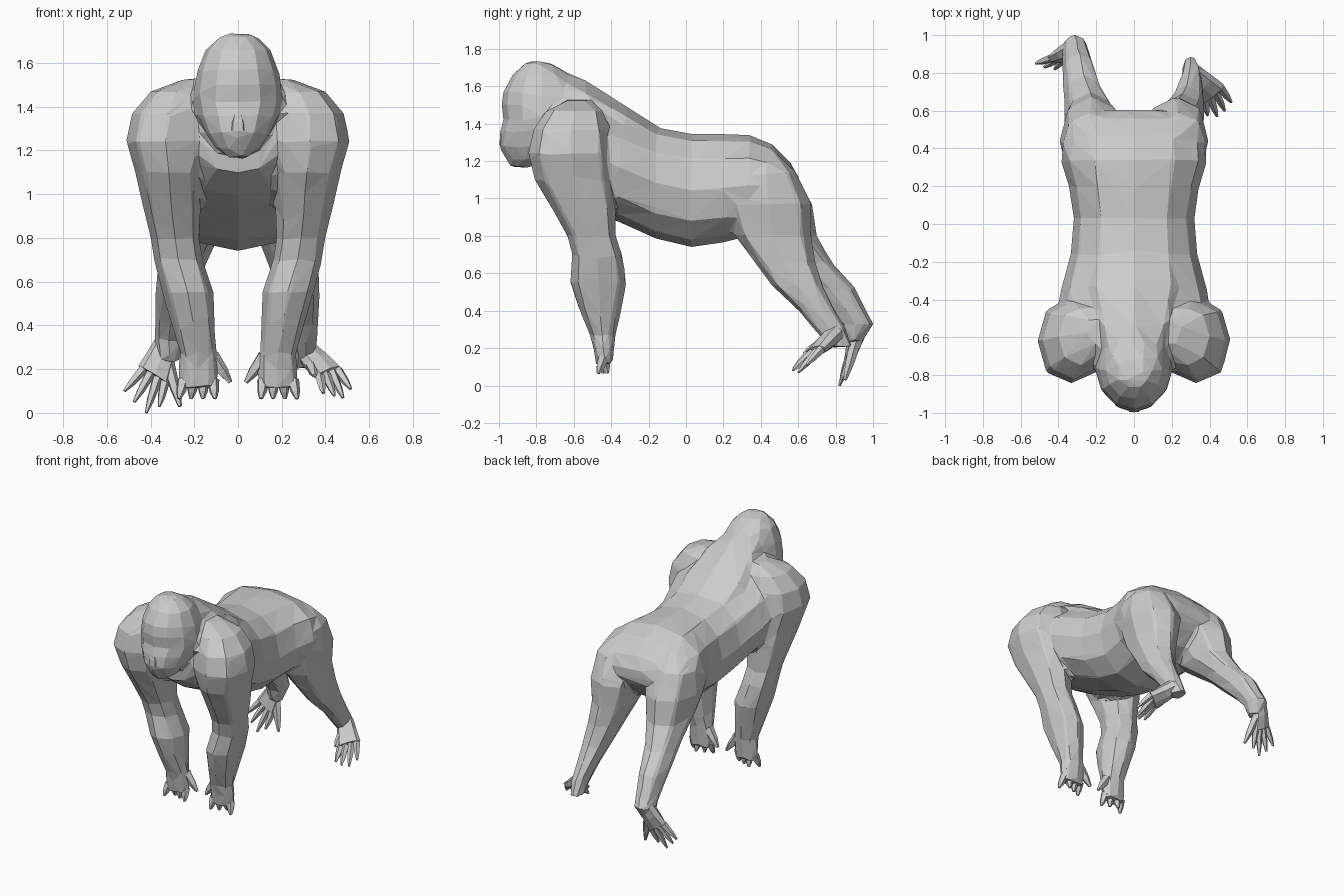
import bpy, bmesh, math
from mathutils import Vector as V


def skin(name, rings):
    """Skin a list of equal-length vertex rings and cap the ends."""
    bm = bmesh.new()
    loops = [[bm.verts.new(p) for p in r] for r in rings]
    n = len(loops[0])
    for a, b in zip(loops, loops[1:]):
        for i in range(n):
            j = (i + 1) % n
            bm.faces.new((a[i], a[j], b[j], b[i]))
    bm.faces.new(loops[0])
    bm.faces.new(loops[-1])
    bmesh.ops.recalc_face_normals(bm, faces=bm.faces)
    me = bpy.data.meshes.new(name)
    bm.to_mesh(me)
    bm.free()
    ob = bpy.data.objects.new(name, me)
    bpy.context.collection.objects.link(ob)
    return ob


def oval(c, u, v, n=8, e=0.88):
    """Slightly squared oval with half axes u and v."""
    pts = []
    for i in range(n):
        a = 2 * math.pi * i / n
        co, si = math.cos(a), math.sin(a)
        pts.append(c + u * math.copysign(abs(co) ** e, co) + v * math.copysign(abs(si) ** e, si))
    return pts


def stack(name, sections, axis="z", n=8, side=1, e=0.88):
    """Loft from (position, x0, x1, b0, b1); b is y for axis z and z for axis y."""
    rings = []
    for p, x0, x1, b0, b1 in sections:
        x, b, rx, rb = side * (x0 + x1) / 2, (b0 + b1) / 2, (x1 - x0) / 2, (b1 - b0) / 2
        if axis == "z":
            rings.append(oval(V((x, b, p)), V((rx, 0, 0)), V((0, rb, 0)), n, e))
        else:
            rings.append(oval(V((x, p, b)), V((rx, 0, 0)), V((0, 0, rb)), n, e))
    return skin(name, rings)


def digit(name, base, tip, r):
    """Tapered five-sided finger or toe."""
    base, tip = V(base), V(tip)
    d = (tip - base).normalized()
    u = d.orthogonal().normalized()
    v = d.cross(u)
    mid = base.lerp(tip, 0.6)
    skin(name, [oval(c, u * r * k, v * r * k, 5, 1) for c, k in ((base, 1), (mid, 0.75), (tip, 0.3))])


def foot(name, ankle, ball, across, tips, thumb):
    """Flat foot plate with four toes and one opposed toe."""
    ankle, ball, across = V(ankle), V(ball), V(across)
    thin = across.cross(ball - ankle).normalized()
    w = across.normalized()
    mid = ankle.lerp(ball, 0.5)
    skin(name, [oval(ankle, w * 0.055, thin * 0.05), oval(mid, w * 0.068, thin * 0.045),
                oval(ball, across * 1.1, thin * 0.03)])
    for k, t in enumerate(tips):
        digit(name + "_toe", ball + across * (-0.75 + 0.5 * k), t, 0.024)
    digit(name + "_big_toe", mid + w * 0.035, thumb, 0.032)


body = []
# Torso
body.append(stack("body", [
    (-0.77, -.18, .18, 1.10, 1.40), (-0.62, -.30, .30, .99, 1.52),
    (-0.50, -.40, .40, .93, 1.51), (-0.36, -.39, .39, .875, 1.46),
    (-0.16, -.335, .335, .785, 1.38), (0.03, -.32, .32, .74, 1.345),
    (0.2, -.345, .345, .765, 1.345), (0.34, -.39, .39, .80, 1.34),
    (0.46, -.375, .375, .86, 1.29), (0.56, -.30, .30, .96, 1.19),
    (0.605, -.15, .15, 1.03, 1.11)], "y", 12))

# Neck hump running from the skull crest to the back
body.append(stack("nape", [
    (-0.84, -.12, .12, 1.30, 1.735), (-0.68, -.19, .19, 1.20, 1.695),
    (-0.54, -.23, .23, 1.15, 1.635), (-0.32, -.29, .29, 1.10, 1.495),
    (-0.14, -.25, .25, 1.05, 1.378)], "y", 8, 1, 1))

# Head
body.append(stack("head", [
    (1.165, -.045, .045, -.935, -.83), (1.21, -.105, .105, -.965, -.75),
    (1.28, -.15, .15, -1.0, -.66), (1.36, -.185, .185, -.995, -.60),
    (1.42, -.205, .205, -.975, -.56), (1.50, -.20, .20, -.988, -.54),
    (1.57, -.185, .185, -.978, -.56), (1.66, -.15, .15, -.93, -.62),
    (1.715, -.095, .095, -.875, -.70), (1.735, -.05, .05, -.845, -.77)], "z", 12, 1, 1))
# Nose
stack("nose", [(1.29, -.045, .045, -1.0, -.93), (1.33, -.04, .04, -1.0, -.92),
               (1.39, -.015, .015, -.985, -.92)], "z", 6)

ARM = [
    (1.525, .15, .25, -.64, -.50), (1.47, .15, .40, -.75, -.44),
    (1.37, .15, .485, -.82, -.41), (1.24, .15, .513, -.845, -.395),
    (1.10, .16, .47, -.81, -.385), (.95, .17, .437, -.72, -.375),
    (.80, .175, .40, -.635, -.375), (.70, .16, .385, -.61, -.34),
    (.55, .11, .347, -.62, -.315), (.40, .105, .303, -.57, -.345),
    (.27, .095, .267, -.515, -.375), (.20, .085, .277, -.495, -.383),
    (.11, .09, .272, -.485, -.393)]
HIP = [(1.24, .14, .27, .38, .49), (1.14, .08, .38, .25, .59), (.97, .05, .395, .20, .675)]
LEGS = {
    1: HIP + [(.80, .09, .37, .26, .675), (.65, .15, .37, .37, .695),
              (.53, .19, .375, .46, .735), (.40, .225, .37, .60, .80),
              (.30, .25, .36, .68, .86), (.20, .255, .35, .77, .895)],
    -1: HIP + [(.80, .09, .37, .30, .70), (.65, .16, .37, .50, .79),
               (.52, .20, .38, .63, .91), (.40, .225, .38, .76, .965),
               (.33, .24, .385, .82, 1.007), (.23, .27, .37, .85, .945)]}

for s, side in ((1, "right"), (-1, "left")):
    # Arm and palm
    body.append(stack(side + "_arm", ARM, "z", 8, s))
    # Fingers and thumb
    for k in range(4):
        x = .115 + .045 * k
        digit(side + "_finger", (s * x, -.44, .15), (s * (x + .01 * (k - 1)), -.47 + .025 * (k % 3), .065), .03)
    digit(side + "_thumb", (s * .12, -.43, .26), (s * .035, -.42, .14), .035)
    # Leg
    body.append(stack(side + "_leg", LEGS[s], "z", 8, s))

# Fuse the body into one skin, soften the joints, and facet it coarsely
bpy.ops.object.select_all(action="DESELECT")
for ob in body:
    ob.select_set(True)
bpy.context.view_layer.objects.active = body[0]
bpy.ops.object.join()
fuse = body[0].modifiers.new("fuse", "REMESH")
fuse.mode, fuse.voxel_size = "VOXEL", 0.015
soft = body[0].modifiers.new("soften", "SMOOTH")
soft.factor, soft.iterations = 0.5, 10
facet = body[0].modifiers.new("facet", "DECIMATE")
facet.ratio = 0.016

# Feet: the right one is stepping forward, the left one pushes off
foot("right_foot", (.31, .80, .28), (.415, .69, .18), (-.055, -.045, -.02),
     [(.515, .645, .11), (.48, .60, .07), (.44, .57, .08), (.39, .575, .09)], (.35, .63, .17))
foot("left_foot", (-.32, .93, .33), (-.385, .88, .17), (.065, 0, -.04),
     [(-.52, .85, .10), (-.475, .83, .05), (-.42, .82, .0), (-.36, .83, .03)], (-.265, .85, .03))
